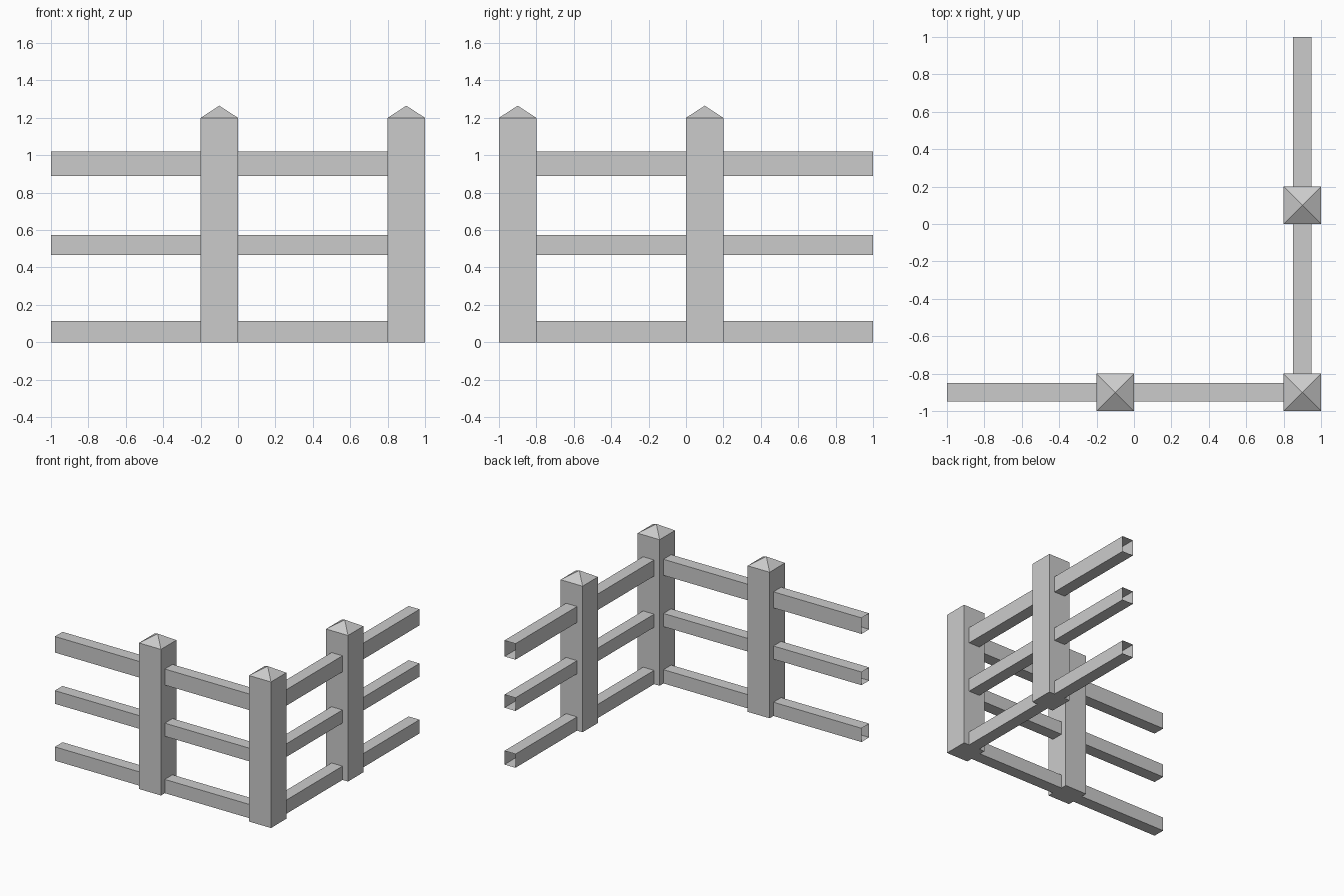
import bpy, bmesh

if "Cube" in bpy.data.objects:
    bpy.data.objects.remove(bpy.data.objects["Cube"])

POST, RAIL = 0.2, 0.1             # square widths
POST_H, TIP_H = 1.2, 1.265
RAIL_Z = {"lower": (0.0, 0.113), "middle": (0.467, 0.575), "upper": (0.888, 1.02)}


def make_object(name, bm):
    bmesh.ops.recalc_face_normals(bm, faces=bm.faces)
    mesh = bpy.data.meshes.new(name)
    bm.to_mesh(mesh)
    bm.free()
    obj = bpy.data.objects.new(name, mesh)
    bpy.context.collection.objects.link(obj)
    return obj


def box(lo, hi):
    bm = bmesh.new()
    bmesh.ops.create_cube(bm, size=1)
    for v in bm.verts:
        v.co = [(a + b) / 2 + c * (b - a) for a, b, c in zip(lo, hi, v.co)]
    bm.normal_update()
    return bm


def post(name, x, y):
    # Square post whose top face is poked into a low pyramid
    h = POST / 2
    bm = box((x - h, y - h, 0), (x + h, y + h, POST_H))
    top = [f for f in bm.faces if f.normal.z > 0.9]
    tip = bmesh.ops.poke(bm, faces=top)["verts"][0]
    tip.co.z = TIP_H
    return make_object(name, bm)


def rail(name, axis, start, end, across, z):
    # Open-ended square tube running along the given axis
    lo, hi = [0, 0, z[0]], [0, 0, z[1]]
    lo[axis], hi[axis] = start, end
    lo[1 - axis], hi[1 - axis] = across - RAIL / 2, across + RAIL / 2
    bm = box(lo, hi)
    ends = [f for f in bm.faces if abs(f.normal[axis]) > 0.9]
    bmesh.ops.delete(bm, geom=ends, context='FACES_ONLY')
    return make_object(name, bm)


# Posts
post("front_post", -0.1, -0.9)
post("corner_post", 0.9, -0.9)
post("side_post", 0.9, 0.1)

# Rails of both fence runs
for level, z in RAIL_Z.items():
    rail(f"front_{level}_outer_rail", 0, -1.0, -0.2, -0.9, z)
    rail(f"front_{level}_inner_rail", 0, 0.0, 0.8, -0.9, z)
    rail(f"side_{level}_inner_rail", 1, -0.8, 0.0, 0.9, z)
    rail(f"side_{level}_outer_rail", 1, 0.2, 1.0, 0.9, z)
